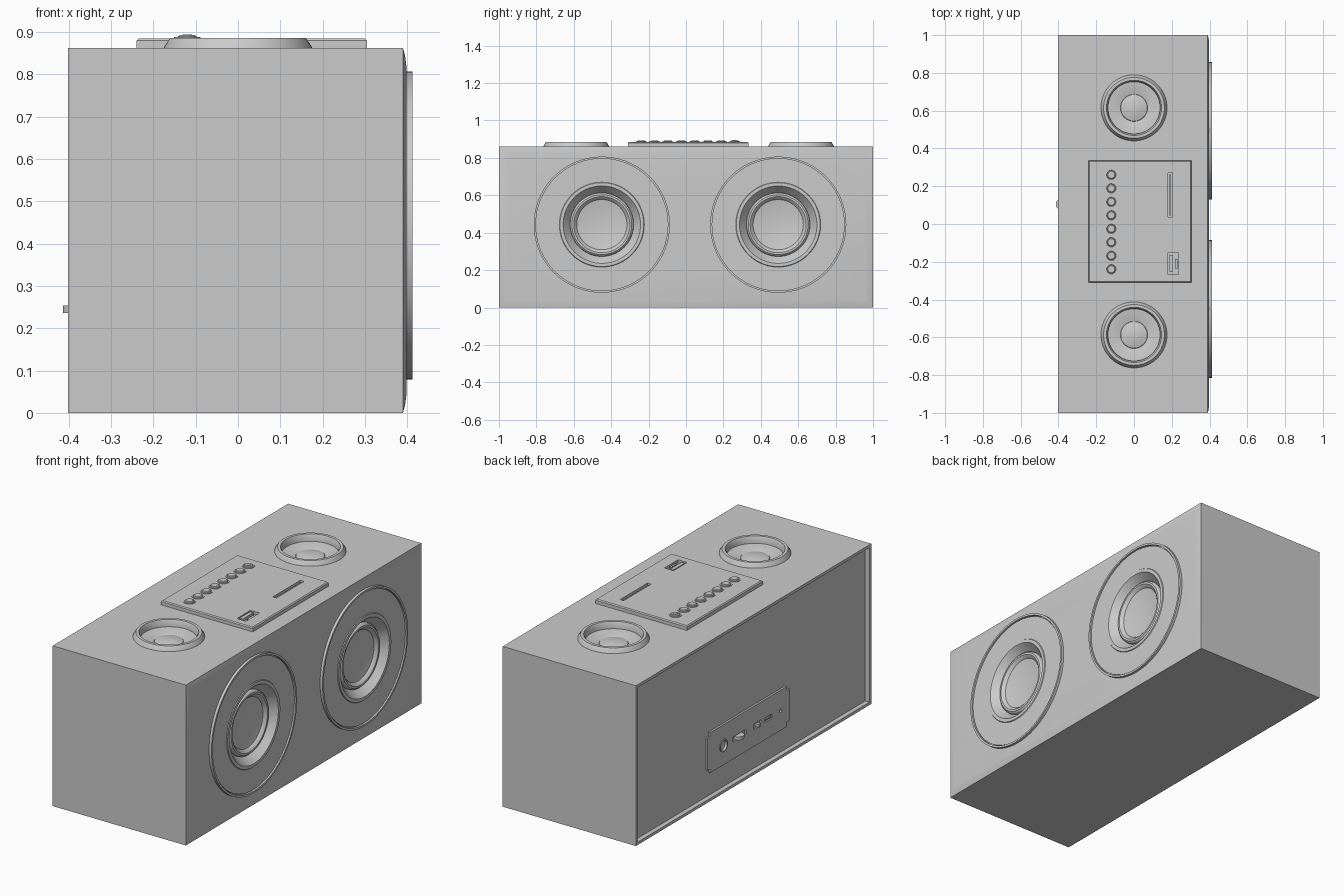
import bpy, bmesh, math
from mathutils import Matrix, Vector

if "Cube" in bpy.data.objects:
    bpy.data.objects.remove(bpy.data.objects["Cube"])

RX = Matrix.Rotation(math.pi / 2, 4, 'Y')     # local z -> +x
RB = Matrix.Rotation(-math.pi / 2, 4, 'Y')    # local z -> -x


def finish(bm, name, angle=None):
    bmesh.ops.recalc_face_normals(bm, faces=bm.faces)
    me = bpy.data.meshes.new(name)
    bm.to_mesh(me)
    bm.free()
    ob = bpy.data.objects.new(name, me)
    bpy.context.collection.objects.link(ob)
    if angle:
        smooth(ob, angle)
    return ob


def smooth(ob, angle=30):
    bpy.ops.object.select_all(action='DESELECT')
    ob.select_set(True)
    bpy.context.view_layer.objects.active = ob
    bpy.ops.object.shade_smooth_by_angle(angle=math.radians(angle))


def lathe(name, profile, loc, rot=Matrix(), segs=64):
    """Revolve (radius, height) points; radius 0 closes with a fan."""
    bm = bmesh.new()
    m = Matrix.Translation(loc) @ rot
    rings = []
    for r, h in profile:
        n = 1 if r == 0 else segs
        rings.append([bm.verts.new(m @ Vector((r * math.cos(2 * math.pi * i / segs),
                                               r * math.sin(2 * math.pi * i / segs), h)))
                      for i in range(n)])
    for a, b in zip(rings, rings[1:]):
        for i in range(segs):
            j = (i + 1) % segs
            f = [a[i % len(a)], a[j % len(a)], b[j % len(b)], b[i % len(b)]]
            bm.faces.new(list(dict.fromkeys(f)))
    return finish(bm, name, 30)


def box(name, x, y, z, bevel=0, edges=None, segs=2):
    bm = bmesh.new()
    bmesh.ops.create_cube(bm, size=1)
    for v in bm.verts:
        v.co = [lo + (c + .5) * (hi - lo) for c, (lo, hi) in zip(v.co, (x, y, z))]
    if bevel:
        es = [e for e in bm.edges if edges is None or edges(e)]
        bmesh.ops.bevel(bm, geom=es, offset=bevel, segments=segs, affect='EDGES')
    return finish(bm, name)


def cyl(name, r, h0, h1, loc, rot=Matrix(), segs=64):
    return lathe(name, [(0, h0), (r, h0), (r, h1), (0, h1)], loc, rot, segs)


def cut(ob, cutters):
    for c in cutters:
        mod = ob.modifiers.new('cut', 'BOOLEAN')
        mod.operation, mod.solver, mod.object = 'DIFFERENCE', 'EXACT', c
        bpy.context.view_layer.objects.active = ob
        bpy.ops.object.modifier_apply(modifier=mod.name)
        bpy.data.objects.remove(c)


WOOFERS = (-.45, .493)
DIALS = (-.587, .615)
WZ, TOP = .443, .862

# cabinet: softly bulged speaker face, recessed rear
cab = box('cabinet', (-.402, .39), (-1, 1), (0, TOP))
bm = bmesh.new()
bm.from_mesh(cab.data)
bm.faces.ensure_lookup_table()
front = max(bm.faces, key=lambda f: f.calc_center_median().x)
back = min(bm.faces, key=lambda f: f.calc_center_median().x)
for t, d in ((.025, .005), (.035, .003)):
    bmesh.ops.inset_region(bm, faces=[front], thickness=t)
    for v in front.verts:
        v.co.x += d
bmesh.ops.inset_region(bm, faces=[back], thickness=.022)
bmesh.ops.inset_region(bm, faces=[back], thickness=0.0001)
for v in back.verts:
    v.co.x += .025
bm.to_mesh(cab.data)
bm.free()
cut(cab, [cyl('cutter', .215, .30, .5, (0, y, WZ), RX) for y in WOOFERS] +
         [cyl('cutter', .15, .80, .95, (0, y, 0)) for y in DIALS])
smooth(cab)

# main drivers: trim ring, baffle plate, recessed surround and cone
for i, y in enumerate(WOOFERS):
    lathe(f'woofer_trim_ring_{i}', [(.364, .385), (.364, .412), (.353, .412), (.353, .385)],
          (0, y, WZ), RX, 72)
    lathe(f'woofer_baffle_{i}', [(.349, .385), (.349, .406), (.227, .406), (.224, .41),
                                 (.207, .41), (.170, .365), (.170, .36)], (0, y, WZ), RX, 72)
    lathe(f'woofer_cone_{i}', [(.171, .362), (.168, .378), (.160, .386), (.150, .386),
                               (.140, .378), (.134, .370), (0, .345)], (0, y, WZ), RX)

# top drivers: sloped ring with sunken cone and centre cap
for i, y in enumerate(DIALS):
    lathe(f'top_speaker_ring_{i}', [(.176, .858), (.174, .866), (.161, .886), (.146, .886),
                                    (.138, .868), (.138, .838)], (0, y, 0))
    lathe(f'top_speaker_cone_{i}', [(.139, .850), (.128, .850), (.072, .836)], (0, y, 0))
    lathe(f'top_speaker_cap_{i}', [(.072, .834), (.070, .838), (.045, .845),
                                   (.02, .848), (0, .849)], (0, y, 0))

# control plate with card slot and port
plate = box('control_plate', (-.24, .305), (-.31, .335), (.855, .885), .005,
            lambda e: all(v.co.z > .87 for v in e.verts), 1)
cut(plate, [box('cutter', (.181, .203), (.037, .27), (.868, .9)),
            box('cutter', (.181, .235), (-.268, -.152), (.868, .9))])
box('card_slot_lip', (.189, .195), (.045, .262), (.866, .878))
box('port_tongue', (.187, .207), (-.255, -.165), (.866, .884))
box('port_contact', (.218, .229), (-.235, -.185), (.866, .88))

# row of buttons
for i in range(8):
    p = (-.12, .26 - i * .0714, 0)
    lathe(f'button_{i}', [(.031, .88), (.031, .888), (.025, .888), (.023, .885),
                          (.022, .890), (.018, .893), (0, .893)], p, segs=24)
cyl('power_button_dot', .011, .89, .895, (-.12, .26, 0), segs=20)

# rear connection panel with sockets
rear = box('rear_panel', (-.387, -.37), (-.325, .37), (.14, .357), .022,
           lambda e: abs(e.verts[0].co.x - e.verts[1].co.x) > .01, 4)
PZ = .245
cut(rear, [cyl('cutter', .027, .378, .40, (0, .235, PZ), RB, 32),
           box('cutter', (-.40, -.379), (.045, .155), (PZ - .013, PZ + .013)),
           box('cutter', (-.40, -.379), (-.085, -.025), (PZ - .016, PZ + .016)),
           box('cutter', (-.40, -.379), (-.18, -.12), (PZ - .012, PZ + .012)),
           cyl('cutter', .009, .378, .40, (0, -.25, PZ), RB, 20)])
smooth(rear)
lathe('socket_rim', [(.034, .384), (.034, .391), (.027, .391), (.027, .378)], (0, .235, PZ), RB, 32)
cyl('volume_wheel', .030, -.009, .009, (-.384, .105, PZ), segs=32)
box('rear_switch', (-.402, -.376), (-.063, -.046), (PZ - .008, PZ + .008))
box('rear_port_tongue', (-.386, -.376), (-.17, -.13), (PZ - .004, PZ + .004))
